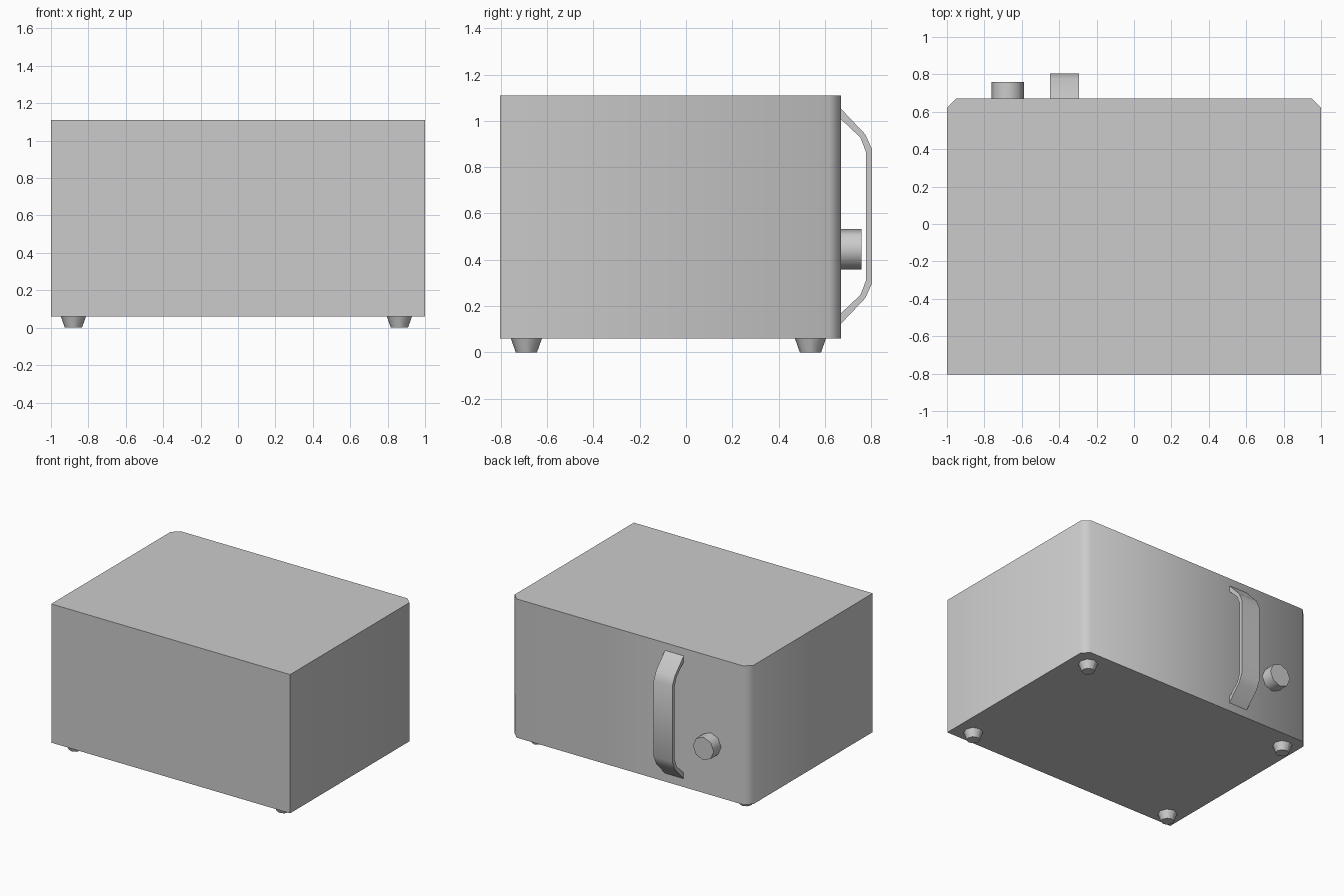
import bpy, bmesh, math

if "Cube" in bpy.data.objects:
    bpy.data.objects.remove(bpy.data.objects["Cube"])


def extrude_profile(name, points, offset):
    """Closed prism from a flat outline, swept along offset."""
    bm = bmesh.new()
    face = bm.faces.new([bm.verts.new(p) for p in points])
    top = bmesh.ops.extrude_face_region(bm, geom=[face])["geom"]
    bmesh.ops.translate(bm, vec=offset,
                        verts=[v for v in top if isinstance(v, bmesh.types.BMVert)])
    bmesh.ops.recalc_face_normals(bm, faces=bm.faces)
    mesh = bpy.data.meshes.new(name)
    bm.to_mesh(mesh)
    bm.free()
    ob = bpy.data.objects.new(name, mesh)
    bpy.context.collection.objects.link(ob)
    smooth(ob)
    return ob


def smooth(ob):
    bpy.ops.object.select_all(action='DESELECT')
    ob.select_set(True)
    bpy.context.view_layer.objects.active = ob
    bpy.ops.object.shade_smooth_by_angle(angle=math.radians(50))


# Oven body with chamfered corners on the door side
B, Y, C = -0.805, 0.67, 0.05
extrude_profile("oven_body", [(-1, B, 0.06), (1, B, 0.06), (1, Y - C, 0.06), (1 - C, Y, 0.06),
                              (C - 1, Y, 0.06), (-1, Y - C, 0.06)], (0, 0, 1.05))

# Bent strap handle, mirrored about its mid height
MID = 0.588
outer = [(0.665, 0.47), (0.775, 0.354), (0.805, 0.288)]
inner = [(0.665, 0.424), (0.754, 0.34), (0.778, 0.278)]
outline = (outer + [(y, -z) for y, z in reversed(outer)]
           + [(y, -z) for y, z in inner] + inner[::-1])
extrude_profile("door_handle", [(-0.45, y, MID + z) for y, z in outline], (0.157, 0, 0))

# Octagonal control knob
bpy.ops.mesh.primitive_cylinder_add(vertices=8, radius=0.087, depth=0.09,
                                    location=(-0.676, 0.713, 0.445),
                                    rotation=(math.pi / 2, 0, 0))
knob = bpy.context.object
knob.name = "control_knob"
smooth(knob)

# Tapered feet
for side, x in (("left", -0.88), ("right", 0.863)):
    for end, y in (("front", -0.69), ("back", 0.538)):
        bpy.ops.mesh.primitive_cone_add(vertices=8, radius1=0.046, radius2=0.068,
                                        depth=0.062, location=(x, y, 0.031))
        foot = bpy.context.object
        foot.name = f"{end}_{side}_foot"
        smooth(foot)
